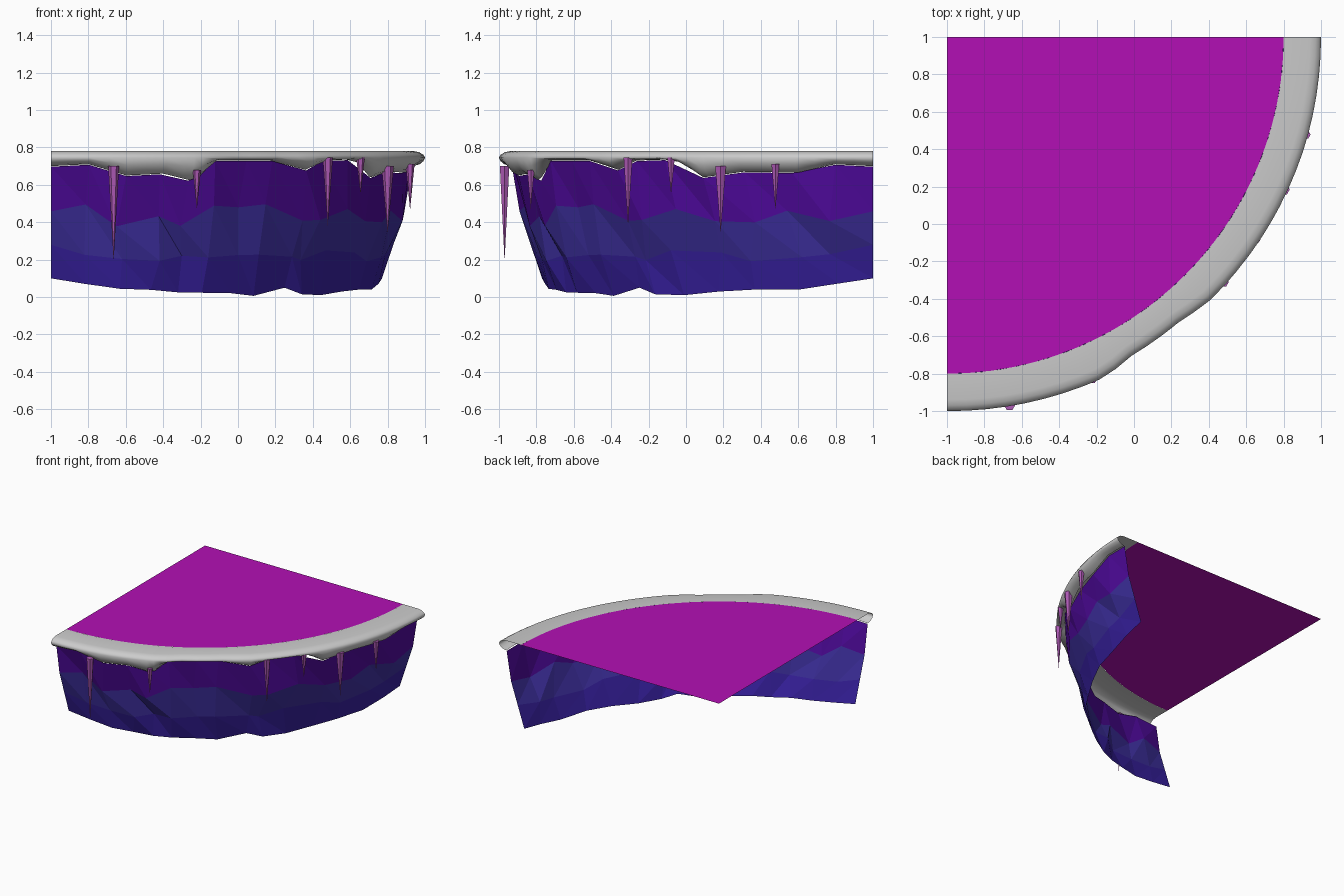
import bpy, bmesh, math, random
from mathutils import Vector

if "Cube" in bpy.data.objects:
    bpy.data.objects.remove(bpy.data.objects["Cube"])

random.seed(4)
CORNER = Vector((-1, 1))   # centre of the quarter circle
TOP = 0.78


def polar(r, deg, z):
    a = math.radians(deg)
    return (CORNER.x + r * math.sin(a), CORNER.y - r * math.cos(a), z)


def lerp_table(table, x):
    for (x0, y0), (x1, y1) in zip(table, table[1:]):
        if x <= x1:
            return y0 + (y1 - y0) * (x - x0) / (x1 - x0)
    return table[-1][1]


def material(name, rgb):
    m = bpy.data.materials.new(name)
    m.diffuse_color = (*rgb, 1)
    m.use_nodes = True
    m.node_tree.nodes["Principled BSDF"].inputs["Base Color"].default_value = m.diffuse_color
    return m


def make(name, verts, faces, mats=(), smooth=False):
    me = bpy.data.meshes.new(name)
    me.from_pydata(verts, [], faces)
    ob = bpy.data.objects.new(name, me)
    bpy.context.collection.objects.link(ob)
    for m in mats:
        me.materials.append(m)
    for p in me.polygons:
        p.use_smooth = smooth
    return ob


def grid_faces(cols, rows):
    return [(c * rows + r, c * rows + r + 1, (c + 1) * rows + r + 1, (c + 1) * rows + r)
            for c in range(cols - 1) for r in range(rows - 1)]


# Heights of the drooping snow edge and of the cliff foot, by angle
DROOP = [(0, .70), (6, .71), (9, .68), (12, .65), (18, .66), (22.5, .625), (24, .64),
         (27, .73), (38, .73), (45, .68), (49, .73), (55, .735), (58, .72), (62, .64),
         (69, .67), (78, .665), (84, .71), (90, .70)]
FOOT = [(0, .10), (11, .045), (17, .04), (22.5, .025), (34, .02), (39, .003), (45, .05),
        (49, .015), (55, .01), (60, .025), (67, .04), (77, .04), (90, .10)]
LIP = [(0, 2.0), (25, 2.005), (30, 1.97), (39, 1.965), (45, 1.99), (73, 2.0), (90, 2.0)]

magenta = material("ground_magenta", (.45, .005, .46))
ice = material("icicle_purple", (.42, .10, .46))
rock = [material("rock_low", (.04, .015, .36)), material("rock_mid", (.05, .03, .36)),
        material("rock_high", (.08, .003, .34))]

# Flat quarter-disc ground
arc = [polar(1.8, 90 * i / 24, TOP) for i in range(25)]
make("ground", [(*CORNER, TOP)] + arc, [(0, i + 1, i + 2) for i in range(24)], [magenta])

# Snow rim: rounded lip swept round the arc, lower edge drooping
angles = sorted({a for a, _ in DROOP} | {i * 3 for i in range(31)})
verts = []
for a in angles:
    low, lip = lerp_table(DROOP, a), lerp_table(LIP, a)
    prof = [(1.8, TOP), (lip - .06, TOP), (lip - .03, .774), (lip - .008, .76), (lip, .745),
            (lip - .008, .745 + (low - .745) * .4), (lip - .03, .745 + (low - .745) * .8),
            (lip - .065, low)]
    verts += [polar(r, a, z) for r, z in prof]
make("snow_rim", verts, grid_faces(len(angles), 8), smooth=True)

# Faceted cliff wall: jittered grid, leaning out towards the top
cols = [0, 6, 12, 17.5, 22.5, 27, 33, 38, 45, 49, 55, 62, 69, 77, 84, 90]
SLOPE = [(0, 1.77), (.3, 1.83), (.6, 1.89), (1, 1.93)]
ROWS = [0, .3, .6, 1]
verts = []
for a in cols:
    foot, top = lerp_table(FOOT, a), lerp_table(DROOP, a) - .003
    for t in ROWS:
        inner = 0 < a < 90 and 0 < t < 1
        end = a in (0, 90)
        dr = 0 if end else random.uniform(-.03, .02) * (1 if inner else .4)
        da = random.uniform(-1.5, 1.5) if inner else 0
        dt = random.uniform(-.08, .08) if inner else 0
        verts.append(polar(lerp_table(SLOPE, t) + dr, a + da, foot + (top - foot) * (t + dt)))
tris, bands = [], []
for i, (a, b, c, d) in enumerate(grid_faces(len(cols), 4)):
    tris += [(a, b, d), (b, c, d)]
    bands += [i % 3] * 2
wall = make("cliff_wall", verts, tris, rock)
for p, band in zip(wall.data.polygons, bands):
    p.material_index = band

# Icicles hanging from the lip: x, y, top z, tip z, radius
for i, (x, y, zt, zb, r) in enumerate([
        (-.665, -.97, .70, .19, .029), (-.22, -.83, .68, .47, .022),
        (.48, -.31, .745, .38, .027), (.655, -.08, .745, .55, .023),
        (.80, .185, .70, .34, .033), (.92, .478, .71, .465, .024)]):
    ring = [(x + r * math.cos(k * math.pi / 3), y + r * math.sin(k * math.pi / 3), zt)
            for k in range(6)]
    make(f"icicle_{i + 1}", ring + [(x, y, zb)],
         [((k + 1) % 6, k, 6) for k in range(6)] + [tuple(range(6))], [ice])

# Consistent outward normals (ground and snow face up, wall faces away from the corner)
for ob in bpy.context.collection.objects:
    me = ob.data
    if ob.name == "cliff_wall" or ob.name == "snow_rim":
        n = sum((p.normal.dot((Vector((*CORNER, 0)) - p.center) * Vector((1, 1, 0)))
                 for p in me.polygons), 0.0)
        if n > 0:
            me.flip_normals()
    elif ob.name == "ground" and me.polygons[0].normal.z < 0:
        me.flip_normals()
